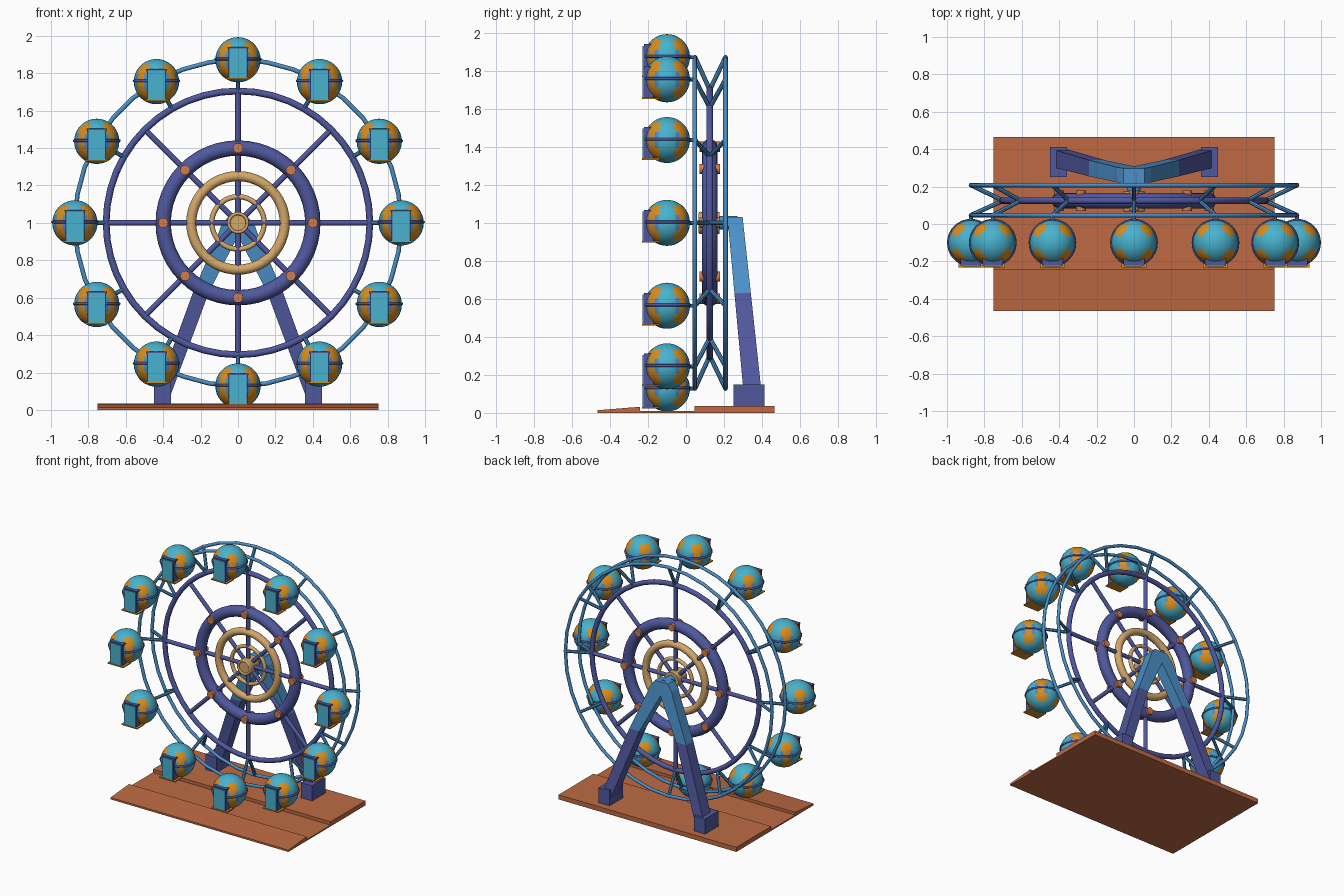
import bpy, bmesh, math
from mathutils import Vector, Matrix

if "Cube" in bpy.data.objects:
    bpy.data.objects.remove(bpy.data.objects["Cube"])

def material(name, rgb):
    lin = [((c / 255 + 0.055) / 1.055) ** 2.4 for c in rgb]
    m = bpy.data.materials.new(name)
    m.diffuse_color = (*lin, 1)
    m.use_nodes = True
    m.node_tree.nodes["Principled BSDF"].inputs["Base Color"].default_value = m.diffuse_color
    return m

INDIGO = material("indigo", (80, 88, 158))
BLUE = material("mid blue", (76, 144, 200))
CYAN = material("cyan", (72, 178, 206))
ORANGE = material("amber orange", (216, 142, 32))
RUST = material("rust", (190, 106, 68))
COPPER = material("copper", (206, 124, 80))
TAN = material("tan", (212, 168, 106))

CY, CZ = 0.125, 1.0          # wheel centre

def finish(name, bm, mats, smooth=True):
    bmesh.ops.recalc_face_normals(bm, faces=bm.faces)
    me = bpy.data.meshes.new(name)
    bm.to_mesh(me)
    bm.free()
    for m in mats:
        me.materials.append(m)
    ob = bpy.data.objects.new(name, me)
    bpy.context.collection.objects.link(ob)
    if smooth:
        bpy.ops.object.select_all(action='DESELECT')
        ob.select_set(True)
        bpy.context.view_layer.objects.active = ob
        bpy.ops.object.shade_smooth_by_angle(angle=math.radians(40))
    return ob

def rod(name, a, b, r, mat, sides=12):
    a, b = Vector(a), Vector(b)
    d = b - a
    bm = bmesh.new()
    mx = Matrix.Translation((a + b) / 2) @ d.to_track_quat('Z', 'Y').to_matrix().to_4x4()
    bmesh.ops.create_cone(bm, cap_ends=True, segments=sides, radius1=r, radius2=r,
                          depth=d.length, matrix=mx)
    return finish(name, bm, [mat])

def box(name, x, y, z, mat):
    bm = bmesh.new()
    bmesh.ops.create_cube(bm, size=1)
    for v in bm.verts:
        v.co = [lo + (c + 0.5) * (hi - lo) for c, (lo, hi) in zip(v.co, (x, y, z))]
    return finish(name, bm, [mat], False)

def ring(name, loc, R, r, mat, upright=True, seg=48, sides=12):
    bpy.ops.mesh.primitive_torus_add(location=loc, major_radius=R, minor_radius=r,
                                     major_segments=seg, minor_segments=sides,
                                     rotation=(math.pi / 2 if upright else 0, 0, 0))
    ob = bpy.context.object
    ob.name = name
    ob.data.materials.append(mat)
    bpy.ops.object.shade_smooth_by_angle(angle=math.radians(60))
    return ob

def polar(r, ang, y):
    return (r * math.sin(ang), y, CZ + r * math.cos(ang))

# base: thin plate, front ramp and raised rear deck
box("base_plate", (-.75, .75), (-.465, .465), (0, .01), RUST)
box("rear_deck", (-.75, .75), (.045, .465), (.008, .035), RUST)
ramp = box("front_ramp", (-.75, .75), (-.465, -.243), (.005, .032), RUST)
for v in ramp.data.vertices:
    if v.co.z > .02 and v.co.y < -.4:
        v.co.z = .014

# wheel rings
for y in (.047, .208):
    ring("outer_rim", (0, y, CZ), .872, .012, BLUE, seg=36, sides=8)
ring("middle_rim", (0, CY, CZ), .705, .018, INDIGO, seg=48)
ring("heavy_ring", (0, CY, CZ), .40, .041, INDIGO, sides=16)
ring("large_hub_ring", (0, CY, CZ), .25, .027, TAN, sides=16)
ring("small_hub_ring", (0, CY, CZ), .14, .014, TAN)

# hub and axle
rod("hub", (0, .075, CZ), (0, .175, CZ), .058, TAN, 24)
ring("hub_lip", (0, .075, CZ), .05, .009, TAN, seg=24, sides=8)
rod("axle", (0, .1, CZ), (0, .27, CZ), .035, BLUE, 20)

# spokes and bolts
for i in range(8):
    a = i * math.pi / 4
    rod("spoke", polar(.04, a, CY), polar(.705, a, CY), .015, INDIGO)
    rod("bolt", polar(.4, a, .07), polar(.4, a, .18), .027, COPPER, 16)

# A-frame support: half profile in x/z, leaning back towards the feet
def lean(z):
    return .258 + (1.03 - z) * .1

for s in (-1, 1):
    rows = [(.36, .44, .08), (.155, .24, .63), (.02, .092, .98), (0, .055, 1.03)]
    bm = bmesh.new()
    loops = []
    rows.insert(2, (0, .11, .93))
    rows[3] = (0, .092, .98)
    for xi, xo, z in rows:
        y, h = lean(z), .04 + (1.03 - z) * .008
        loops.append([bm.verts.new((s * x, yy, z)) for x, yy in
                      ((xi, y - h), (xo, y - h), (xo, y + h), (xi, y + h))])
    for k, (p, q) in enumerate(zip(loops, loops[1:])):
        for j in range(4):
            f = bm.faces.new((p[j], p[(j + 1) % 4], q[(j + 1) % 4], q[j]))
            f.material_index = 0 if k == 0 else 1
    bm.faces.new(loops[0])
    bm.faces.new(loops[-1]).material_index = 1
    finish("support_leg", bm, [INDIGO, BLUE], False)
    box("support_foot", sorted((s * .357, s * .45)), (.25, .412), (.02, .15), INDIGO)

# one cabin ball: cyan quarters and caps, orange diagonals, blue trim
def cabin_ball(loc):
    bm = bmesh.new()
    bmesh.ops.create_uvsphere(bm, u_segments=32, v_segments=18, radius=.121)
    for f in bm.faces:
        c = f.calc_center_median()
        a = math.degrees(math.atan2(c.y, c.x)) % 90
        off = min(a, 90 - a)
        if off < 22.5 or abs(c.z) > .098:
            f.material_index = 0
        elif off < 33 and abs(c.z) < .045:
            f.material_index = 2
        else:
            f.material_index = 1
    finish("cabin_ball", bm, [CYAN, ORANGE, BLUE]).location = loc

# twelve cabins with forked struts
for i in range(12):
    a = i * math.pi / 6
    for y in (.047, .208):
        rod("forked_strut", polar(.70, a, CY), polar(.872, a, y), .012, BLUE, 8)
    x, y, z = polar(.872, a, -.1)
    cabin_ball((x, y, z))
    ring("cabin_belt", (x, y, z + .004), .12, .0075, INDIGO, False, 32, 8)
    rod("cabin_pivot", (x, .01, z), (x, .05, z), .01, BLUE, 8)
    box("door_panel", (x - .045, x + .045), (y - .128, y - .08), (z - .098, z + .06), CYAN)
    box("door_top_rail", (x - .056, x + .056), (y - .122, y - .07), (z + .06, z + .068), INDIGO)
    for s in (-1, 1):
        box("door_post", sorted((x + s * .045, x + s * .05)), (y - .124, y - .07),
            (z - .098, z + .06), INDIGO)
    box("cabin_step", (x - .066, x + .066), (y - .132, y - .04), (z - .104, z - .096), ORANGE)
